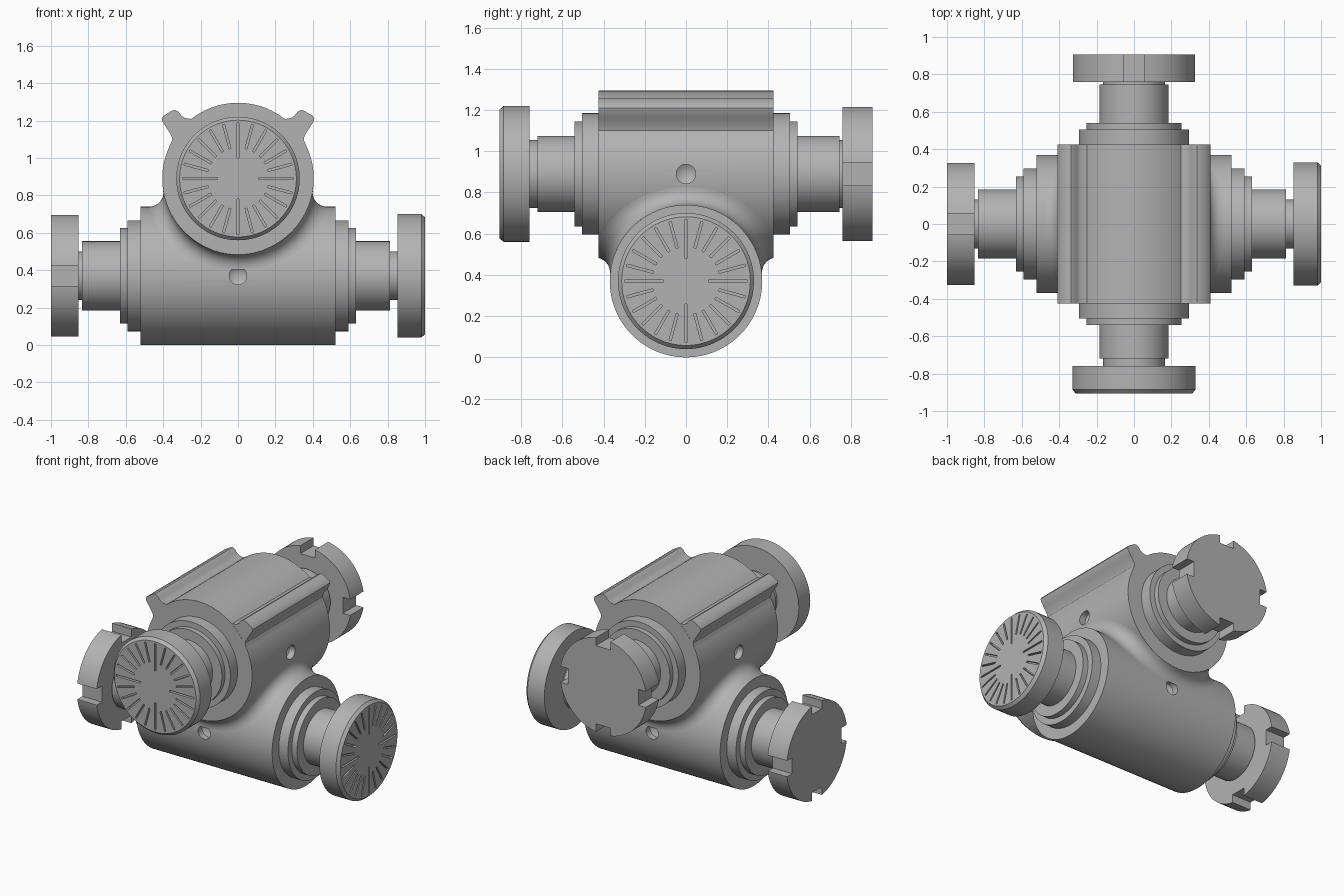
import bpy, bmesh
from math import pi, sin, cos, sqrt, acos, radians
from mathutils import Matrix, Vector

if "Cube" in bpy.data.objects:
    bpy.data.objects.remove(bpy.data.objects["Cube"], do_unlink=True)

LOW_Z, LOW_R = 0.37, 0.37      # barrel along x
HIGH_Z, HIGH_R = 0.89, 0.405   # barrel along y
HALF = 0.425                   # half length of upper barrel

grey = bpy.data.materials.new("steel_grey")
grey.use_nodes = True
grey.diffuse_color = (0.45, 0.45, 0.45, 1)
grey.node_tree.nodes["Principled BSDF"].inputs["Base Color"].default_value = grey.diffuse_color


def make(name, bm, matrix=Matrix(), recalc=True):
    if recalc:
        bmesh.ops.recalc_face_normals(bm, faces=bm.faces)
    mesh = bpy.data.meshes.new(name)
    bm.to_mesh(mesh)
    bm.free()
    mesh.transform(matrix)
    mesh.materials.append(grey)
    ob = bpy.data.objects.new(name, mesh)
    bpy.context.collection.objects.link(ob)
    return ob


def activate(ob):
    bpy.ops.object.select_all(action='DESELECT')
    ob.select_set(True)
    bpy.context.view_layer.objects.active = ob


def smooth(ob):
    activate(ob)
    bpy.ops.object.shade_smooth_by_angle(angle=radians(30))


def lathe(bm, profile, matrix=Matrix(), steps=96):
    """Turn (position, radius) points about the x axis and cap the ends."""
    part = bmesh.new()
    vs = [part.verts.new((x, 0, r)) for x, r in profile]
    for a, b in zip(vs, vs[1:]):
        part.edges.new((a, b))
    bmesh.ops.spin(part, geom=part.verts[:] + part.edges[:], cent=(0, 0, 0),
                   axis=(1, 0, 0), angle=2 * pi, steps=steps)
    bmesh.ops.remove_doubles(part, verts=part.verts, dist=1e-4)
    bmesh.ops.holes_fill(part, edges=[e for e in part.edges if e.is_boundary], sides=0)
    bmesh.ops.recalc_face_normals(part, faces=part.faces)
    part.transform(matrix)
    temp = bpy.data.meshes.new("temp")
    part.to_mesh(temp)
    part.free()
    bm.from_mesh(temp)
    bpy.data.meshes.remove(temp)


def box(bm, size, centre, turn):
    m = turn @ Matrix.Translation(centre) @ Matrix.Diagonal((*size, 1))
    bmesh.ops.create_cube(bm, size=1, matrix=m)


def cut(ob, bm, matrix):
    cutter = make(ob.name + "_cutter", bm, matrix)
    cutter.hide_render = True
    mod = ob.modifiers.new("cut", 'BOOLEAN')
    mod.operation, mod.solver, mod.object = 'DIFFERENCE', 'EXACT', cutter
    activate(ob)
    bpy.ops.object.modifier_apply(modifier=mod.name)
    bpy.data.objects.remove(cutter, do_unlink=True)


def quarter(i, count=4):
    return Matrix.Rotation(2 * pi * i / count, 4, 'X')


def valve(prefix, matrix, half, radius, steps, shaft_ends, neck, disc_in, disc_out):
    """Stepped barrel with a graduated disc at +x and a notched disc at -x."""
    right = [(half, radius)]
    for x, r in steps:
        right += [(right[-1][0], r), (x, r)]
    left = [(-x, r) for x, r in reversed(right)]
    neg, pos = shaft_ends
    s = 0.185
    ends_l = [(-disc_in - 0.02, neck), (-neg, neck), (-neg, s), (left[0][0], s)]
    ends_r = [(right[-1][0], s), (pos, s), (pos, neck), (disc_in + 0.02, neck)]
    bm = bmesh.new()
    lathe(bm, ends_l + left + right + ends_r)
    barrel = make(prefix + "_barrel", bm, matrix)

    # drilled dimples on two opposite sides
    bm = bmesh.new()
    for side in (-1, 1):
        aim = Matrix.Rotation(side * pi / 2, 4, 'Z')
        lathe(bm, [(radius - 0.075, 0), (radius - 0.045, 0.047), (radius + 0.05, 0.047)],
              aim, 32)
    cut(barrel, bm, matrix)
    smooth(barrel)

    # graduated disc
    bm = bmesh.new()
    lathe(bm, [(disc_in, 0.33), (disc_out - 0.02, 0.33), (disc_out, 0.312)])
    disc = make(prefix + "_graduated_disc", bm, matrix)
    bm = bmesh.new()
    for i in range(24):
        inner = 0.11 if i % 6 == 0 else 0.165
        box(bm, (0.04, 0.011, 0.298 - inner), (disc_out, 0, (0.298 + inner) / 2), quarter(i, 24))
    cut(disc, bm, matrix)
    smooth(disc)

    # notched disc
    bm = bmesh.new()
    lathe(bm, [(-disc_out, 0.33), (-disc_in, 0.33)])
    disc = make(prefix + "_notched_disc", bm, matrix)
    bm = bmesh.new()
    for i in range(4):
        box(bm, (0.4, 0.11, 0.12), (-disc_out, 0, 0.33), quarter(i))
    cut(disc, bm, matrix)
    smooth(disc)


valve("lower", Matrix.Translation((0, 0, LOW_Z)), 0.52, LOW_R,
      [(0.59, 0.297), (0.63, 0.255)], (0.834, 0.813), 0.13, 0.852, 1.0)
valve("upper", Matrix.Translation((0, 0, HIGH_Z)) @ Matrix.Rotation(-pi / 2, 4, 'Z'),
      HALF, HIGH_R, [(0.505, 0.295), (0.54, 0.255)], (0.745, 0.72), 0.165, 0.76, 0.905)

# ridges along the upper barrel
ridge = [(0.33, 1.07), (0.362, 1.07), (0.351, 1.10), (0.356, 1.12), (0.385, 1.165),
         (0.404, 1.195), (0.408, 1.21), (0.4, 1.224), (0.357, 1.251), (0.337, 1.257),
         (0.319, 1.248), (0.303, 1.226), (0.285, 1.214), (0.25, 1.208), (0.25, 1.18)]
for name, side in (("left_ridge", 1), ("right_ridge", -1)):
    bm = bmesh.new()
    end = 0.424
    face = bm.faces.new([bm.verts.new((side * x, -end, z)) for x, z in ridge])
    out = bmesh.ops.extrude_face_region(bm, geom=[face])
    bmesh.ops.translate(bm, vec=(0, 2 * end, 0),
                        verts=[v for v in out["geom"] if isinstance(v, bmesh.types.BMVert)])
    smooth(make(name, bm))

# rolling-ball fillet where the barrels meet
ball = 0.075
ra, rb = LOW_R + ball, HIGH_R + ball
limit = acos((HIGH_Z - HIGH_R - ball - LOW_Z) / ra)
around, across = 128, 8
bm = bmesh.new()
rows = []
for i in range(around):
    t = 2 * pi * i / around
    phi = limit * sin(t)
    y, z = ra * sin(phi), LOW_Z + ra * cos(phi)
    x = sqrt(max(0, rb ** 2 - (z - HIGH_Z) ** 2)) * (1 if cos(t) > 0 else -1)
    centre = Vector((x, y, z))
    to_low = Vector((0, -y, LOW_Z - z)).normalized()
    to_high = Vector((-x, 0, HIGH_Z - z)).normalized()
    row = []
    for j in range(across + 1):
        p = centre + ball * to_low.slerp(to_high, j / across)
        p.y = max(-HALF, min(HALF, p.y))
        row.append(bm.verts.new(p))
    rows.append(row)
for i in range(around):
    a, b = rows[i], rows[(i + 1) % around]
    for j in range(across):
        bm.faces.new((a[j], b[j], b[j + 1], a[j + 1]))
bm.faces.ensure_lookup_table()
bm.normal_update()
if bm.faces[across // 2].normal.x < 0:
    bmesh.ops.reverse_faces(bm, faces=bm.faces)
smooth(make("barrel_fillet", bm, recalc=False))
